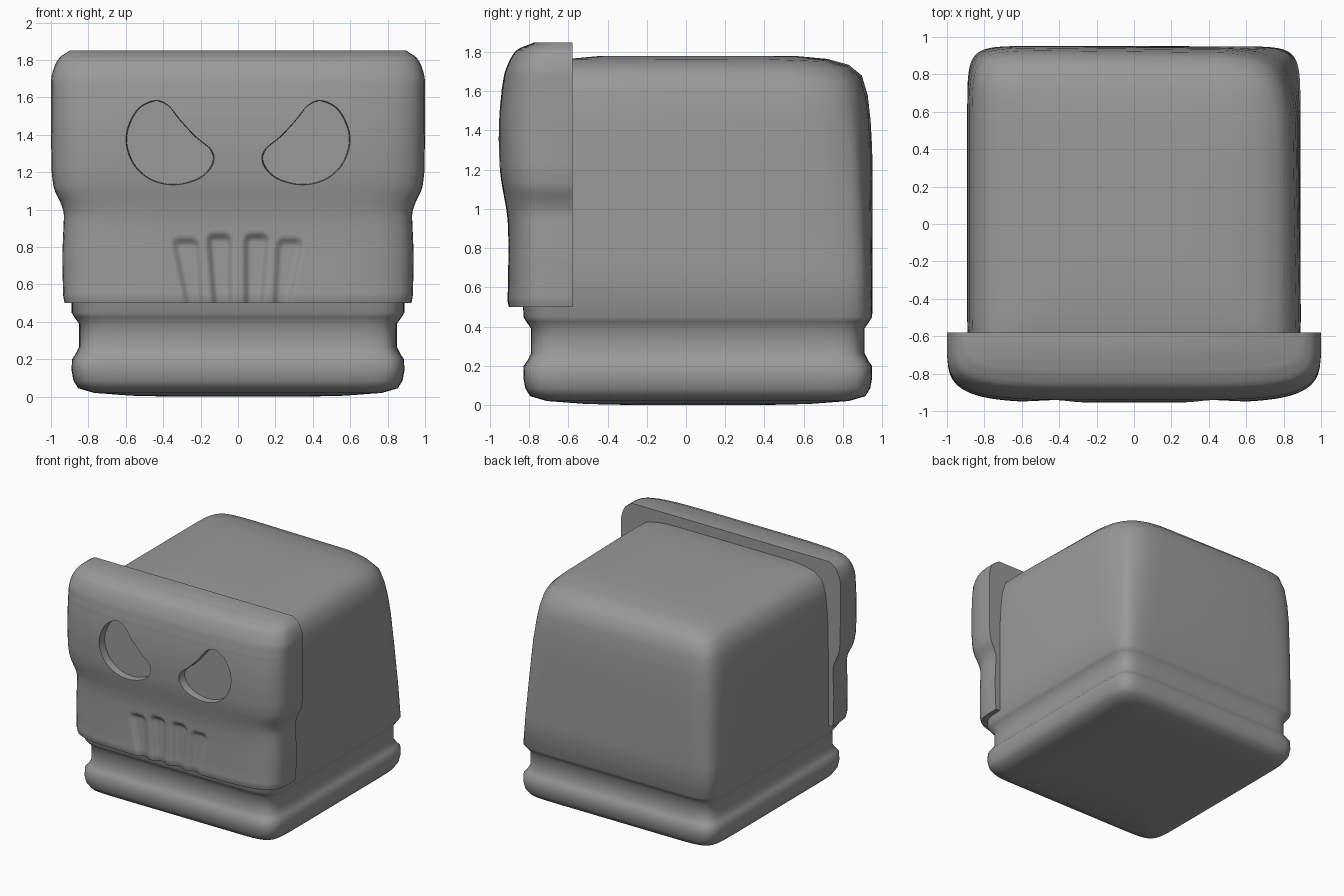
import bpy, bmesh, math
from mathutils import Vector

if "Cube" in bpy.data.objects:
    bpy.data.objects.remove(bpy.data.objects["Cube"])

grey = bpy.data.materials.new("dark_grey")
grey.diffuse_color = (.32, .32, .32, 1)
grey.use_nodes = True
grey.node_tree.nodes["Principled BSDF"].inputs["Base Color"].default_value = grey.diffuse_color


def make(name, bm):
    bmesh.ops.recalc_face_normals(bm, faces=bm.faces)
    me = bpy.data.meshes.new(name)
    bm.to_mesh(me)
    bm.free()
    me.materials.append(grey)
    ob = bpy.data.objects.new(name, me)
    bpy.context.collection.objects.link(ob)
    return ob


def smooth(ob, angle):
    bpy.ops.object.select_all(action='DESELECT')
    ob.select_set(True)
    bpy.context.view_layer.objects.active = ob
    bpy.ops.object.shade_smooth_by_angle(angle=math.radians(angle))


def loft(name, rings):
    """Closed solid skinned through rings of equal point count."""
    bm = bmesh.new()
    rows = [[bm.verts.new(p) for p in r] for r in rings]
    n = len(rows[0])
    for a, b in zip(rows, rows[1:]):
        for i in range(n):
            j = (i + 1) % n
            bm.faces.new((a[i], a[j], b[j], b[i]))
    bm.faces.new(rows[0][::-1])
    bm.faces.new(rows[-1])
    return make(name, bm)


def lerp_table(tab, z):
    if z <= tab[0][0]:
        return tab[0][1]
    for (z0, v0), (z1, v1) in zip(tab, tab[1:]):
        if z <= z1:
            return v0 + (v1 - v0) * (z - z0) / (z1 - z0)
    return tab[-1][1]


def sample(tab, z, r=.02):
    return sum(lerp_table(tab, z + d * r) for d in (-1, -.5, 0, .5, 1)) / 5


def step(a, b, v):
    t = min(1, max(0, (v - a) / (b - a)))
    return t * t * (3 - 2 * t)


# Rounded block body with a groove near the base: (half width, z)
profile = [(.35, 0), (.57, .005), (.77, .02), (.855, .045), (.88, .085), (.89, .14),
           (.888, .2), (.87, .225), (.85, .265), (.85, .39), (.875, .425), (.89, .45),
           (.892, .7), (.892, 1.0), (.89, 1.3), (.882, 1.45), (.867, 1.58), (.837, 1.68),
           (.77, 1.735), (.66, 1.765), (.5, 1.78), (.25, 1.78)]
rings = []
for h, z in profile:
    n = 13.5 - 2.5 * step(.4, 1.5, z) - 7 * max(0, .84 - h)
    ring = []
    for i in range(72):
        a = 2 * math.pi * (i + .5) / 72
        c, s = math.cos(a), math.sin(a)
        x = h * math.copysign(abs(c) ** (2 / n), c)
        y = h * math.copysign(abs(s) ** (2 / n), s)
        zz = z
        if x > 0 and y > 0 and z > .45:          # one rear corner leans inward
            k = (z - .45) / 1.3 * min(1, x * y / .68) ** 3
            x -= .08 * k
            y -= .05 * k
            zz -= .06 * k * step(1.4, 1.7, z)
        ring.append((x, y + .06, zz))
    rings.append(ring)
smooth(loft("body", rings), 60)

# Mask plate: half width and front depth by height
width = [(.5, .925), (.53, .935), (.75, .94), (.98, .93), (1.03, .945), (1.11, .985),
         (1.2, .997), (1.45, 1.0), (1.7, 1.0), (1.76, .985), (1.81, .96), (1.84, .925), (1.85, .88)]
front = [(.5, -.9), (.52, -.912), (.6, -.908), (.85, -.905), (1.0, -.912), (1.13, -.945),
         (1.25, -.953), (1.4, -.957), (1.58, -.945), (1.7, -.925), (1.77, -.895), (1.82, -.86),
         (1.84, -.81), (1.85, -.74)]
back = -.58


def mouth(x, z):
    """Depth of the four tapering tooth slots."""
    d, s = 0, 1 - (z - .5) / .37
    for c, h, top, deep in ((.1 - .015 * s, .08 - .015 * s, .88, .03),
                            (.285 - .05 * s, .088 - .028 * s, .855, .024)):
        r = .055
        dx = max(0, abs(abs(x) - c) - (h - r))
        dz = max(0, z - (top - r))
        d = max(d, deep * step(r, r - .045, math.hypot(dx, dz)))
    return d


side = [(1, 0)] + [((1 - q ** 5) ** .2, q) for q in (.08, .2, .35, .5, .6, .68, .75, .81, .86)]
mid = [.86 - 1.72 * i / 170 for i in range(171)]
section = side + [(p, (1 - abs(p) ** 5) ** .2) for p in mid] + [(-p, q) for p, q in side[::-1]]
rings = []
for i in range(101):
    z = .5 + 1.35 * i / 100
    w = sample(width, z)
    f = sample(front, z, .08 if .7 < z < 1.6 else .02)
    ring = []
    for p, q in section:
        x, y = p * w, back + (f - back) * q
        if z < .9 and abs(x) < .45:
            y += mouth(x, z)
        ring.append((x, y, z))
    rings.append(ring)
mask = loft("mask", rings)

# Slanted eye sockets cut into the mask
eye = [(.45, 1.585), (.545, 1.53), (.6, 1.39), (.565, 1.25), (.47, 1.16), (.34, 1.13),
       (.205, 1.165), (.135, 1.24), (.14, 1.315), (.225, 1.39), (.305, 1.475), (.375, 1.56)]
pts = [Vector(p) for p in eye]
outline = []
for i in range(len(pts)):
    a, b, c, d = (pts[(i + k) % len(pts)] for k in (-1, 0, 1, 2))
    for j in range(6):
        t = j / 6
        outline.append(.5 * (2 * b + (c - a) * t + (2 * a - 5 * b + 4 * c - d) * t * t
                             + (3 * b - a - 3 * c + d) * t ** 3))
mid_pt = sum(outline, Vector((0, 0))) / len(outline)
cutters = []
for sx in (-1, 1):
    rings = []
    for y, k in ((-1.05, 1.04), (-.95, 1.0), (-.935, .985), (-.885, .975)):
        rings.append([(sx * (mid_pt + (p - mid_pt) * k).x, y, (mid_pt + (p - mid_pt) * k).y)
                      for p in outline])
    cutter = loft("eye_cutter", rings)
    cutter.hide_render = True
    m = mask.modifiers.new("eye", 'BOOLEAN')
    m.operation, m.solver, m.object = 'DIFFERENCE', 'EXACT', cutter
    cutters.append(cutter)
dg = bpy.context.evaluated_depsgraph_get()
mesh = bpy.data.meshes.new_from_object(mask.evaluated_get(dg))
mask.modifiers.clear()
mask.data = mesh
mesh.materials.clear()
mesh.materials.append(grey)
for c in cutters:
    bpy.data.objects.remove(c)
smooth(mask, 48)
